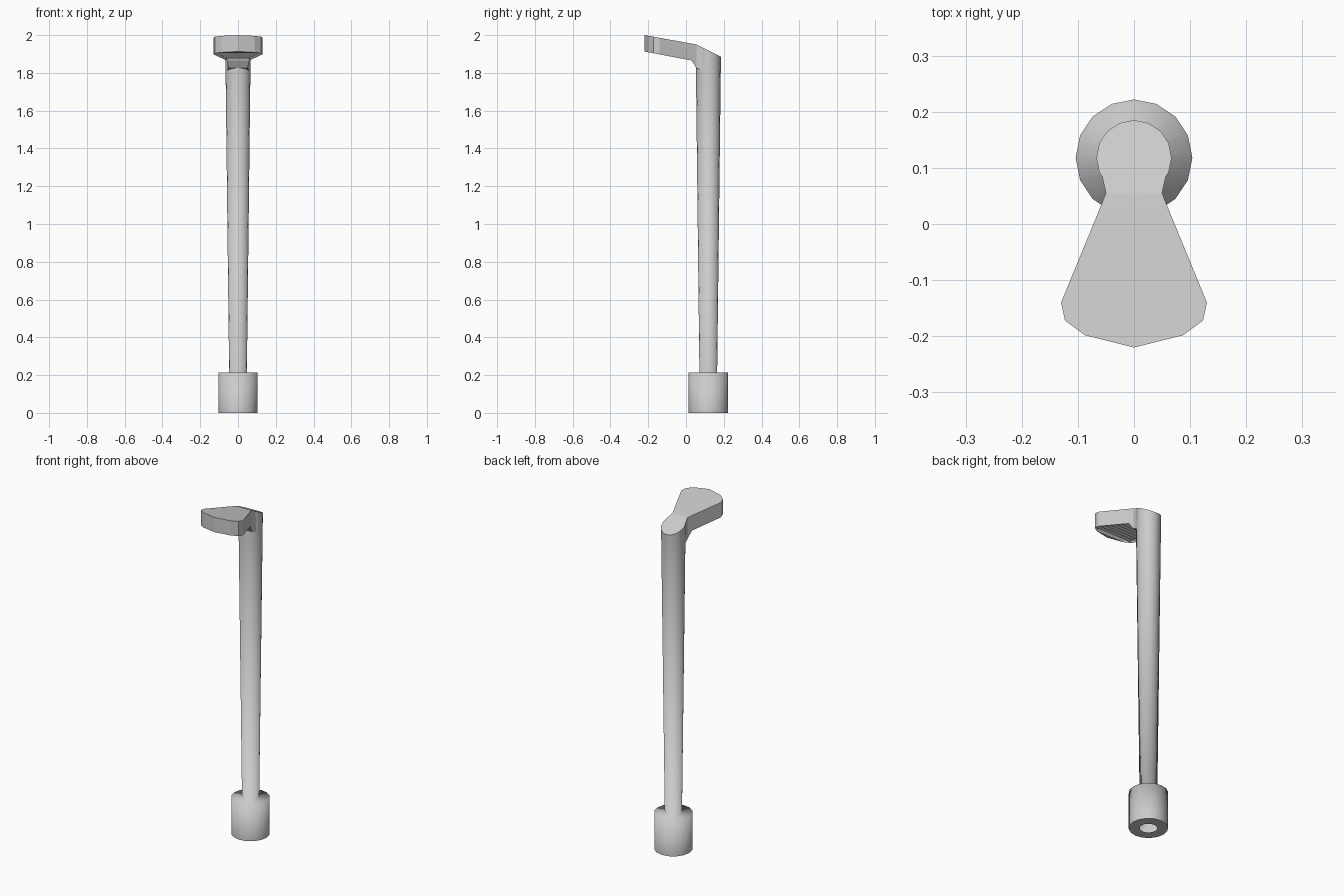
import bpy, bmesh, math
from mathutils import Matrix, Vector

cube = bpy.data.objects.get("Cube")
if cube:
    bpy.data.objects.remove(cube)

grey = bpy.data.materials.new("plain_grey")
grey.use_nodes = True
COLOUR = (0.6, 0.6, 0.6, 1)
grey.diffuse_color = COLOUR
grey.node_tree.nodes["Principled BSDF"].inputs["Base Color"].default_value = COLOUR

POST_Y = 0.118
SIDES = 16


def finish(bm, name):
    mesh = bpy.data.meshes.new(name)
    bm.to_mesh(mesh)
    bm.free()
    mesh.materials.append(grey)
    obj = bpy.data.objects.new(name, mesh)
    bpy.context.collection.objects.link(obj)
    return obj


def top_z(y):
    # gentle slope over the head, steeper over the post
    return 2 - 0.18 * (y + 0.22) if y < 0.055 else 1.95 - 0.5 * (y - 0.055)


def under_z(y):
    return 1.913 - 0.19 * (y + 0.22)


# Post and socket base: one turned shell with an open foot
bm = bmesh.new()
profile = [(0.046, 0), (0.104, 0), (0.104, 0.215), (0.047, 0.215), (0.067, None)]
rings = []
for r, z in profile:
    ring = []
    for i in range(SIDES):
        a = math.tau * i / SIDES
        y = POST_Y + r * math.cos(a)
        ring.append(bm.verts.new((-r * math.sin(a), y, top_z(y) if z is None else z)))
    rings.append(ring)
for k, (low, high) in enumerate(zip(rings, rings[1:])):
    for i in range(SIDES):
        j = (i + 1) % SIDES
        f = bm.faces.new((low[i], low[j], high[j], high[i]))
        f.smooth = k > 0
cap = bm.faces.new(rings[-1])
bmesh.ops.recalc_face_normals(bm, faces=bm.faces)
for ring in (rings[1], rings[-1]):
    for i in range(SIDES):
        bm.edges.get((ring[i - 1], ring[i])).smooth = False
finish(bm, "post_and_base")

# Lamp head: cross-sections (y, half width, underside) lofted from tip to post
sections = [(-0.22, 0, None), (-0.198, 0.088, None), (-0.172, 0.123, None),
            (-0.14, 0.13, None), (0.03, 0.06, None), (0.055, 0.05, 1.825),
            (0.118, 0.064, 1.8)]
bm = bmesh.new()
loops = []
for y, w, low in sections:
    low = under_z(y) if low is None else low
    loops.append([bm.verts.new(p) for p in
                  ((-w, y, low), (w, y, low), (w, y, top_z(y)), (-w, y, top_z(y)))])
under = []
for k, (a, b) in enumerate(zip(loops, loops[1:])):
    for i in range(4):
        j = (i + 1) % 4
        f = bm.faces.new((a[i], a[j], b[j], b[i]))
        if i == 0 and 0 < k < 4:
            under.append(f)
bm.faces.new(loops[-1])
bmesh.ops.remove_doubles(bm, verts=loops[0], dist=0.0001)
bmesh.ops.recalc_face_normals(bm, faces=bm.faces)
# recessed light opening
bmesh.ops.inset_region(bm, faces=under, thickness=0.012, depth=-0.02)
finish(bm, "lamp_head")

# Tilted louvre slats across the opening
bm = bmesh.new()
COUNT = 6
for n in range(COUNT):
    y = -0.158 + 0.03 * n
    half = min(0.112, 0.118 - 0.41 * (y + 0.14))
    place = Matrix.Translation((0, y, under_z(y) + 0.011)) @ Matrix.Rotation(0.35, 4, "X")
    size = Matrix.Diagonal(Vector((2 * half, 0.022, 0.006, 1)))
    bmesh.ops.create_cube(bm, size=1, matrix=place @ size)
finish(bm, "louvre_slats")
